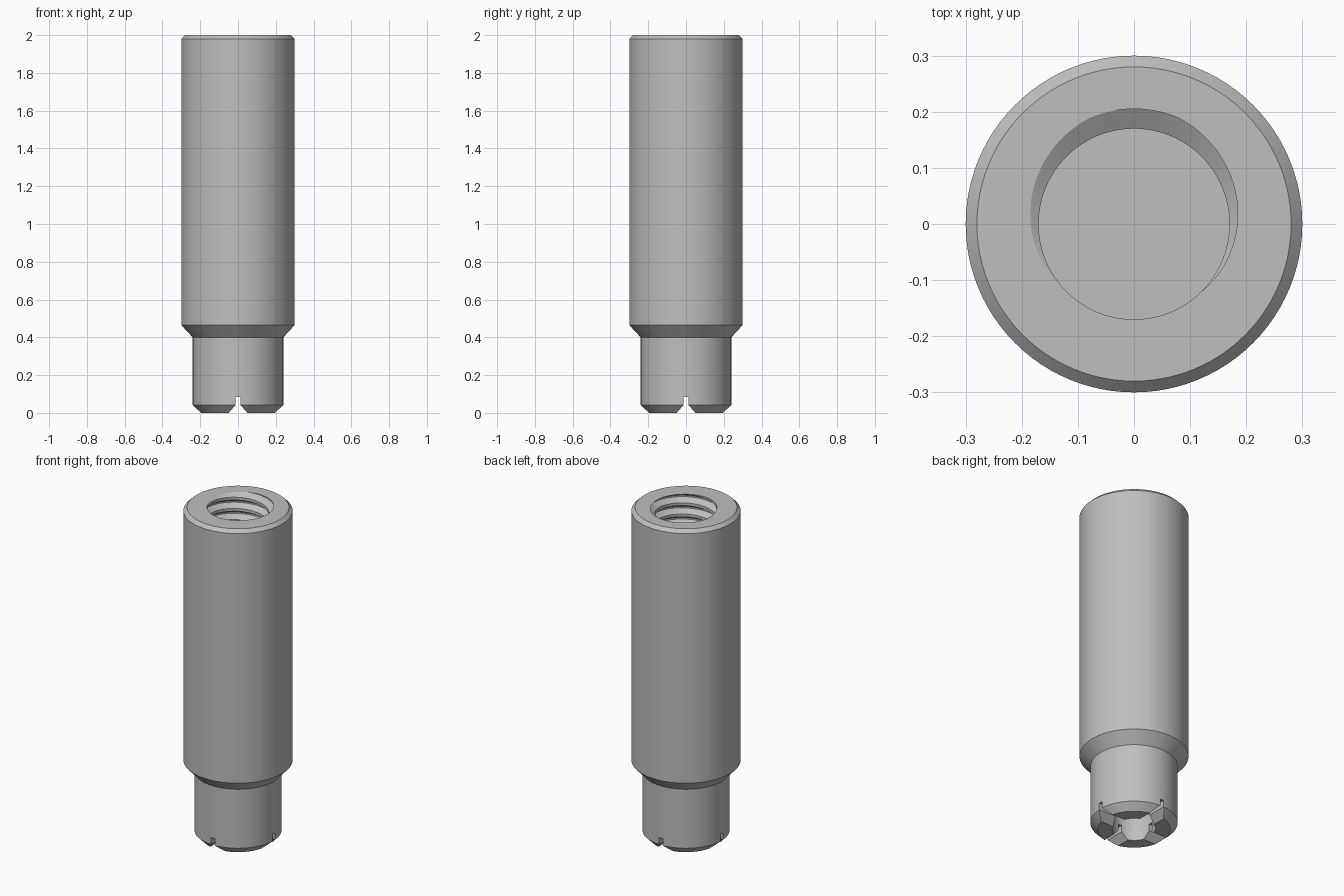
import bpy, bmesh, math

cube = bpy.data.objects.get("Cube")
if cube:
    bpy.data.objects.remove(cube, do_unlink=True)

SEGMENTS = 96
TOP, FLOOR = 2.0, 1.0            # threaded hole extents
PITCH, MINOR, MAJOR = 0.068, 0.17, 0.205

steel = bpy.data.materials.new("grey_steel")
steel.use_nodes = True
steel.diffuse_color = (0.52, 0.52, 0.52, 1)
steel.node_tree.nodes["Principled BSDF"].inputs["Base Color"].default_value = (0.52, 0.52, 0.52, 1)


def make_object(name, bm):
    bmesh.ops.recalc_face_normals(bm, faces=bm.faces)
    mesh = bpy.data.meshes.new(name)
    bm.to_mesh(mesh)
    bm.free()
    mesh.materials.append(steel)
    obj = bpy.data.objects.new(name, mesh)
    bpy.context.collection.objects.link(obj)
    return obj


def lathe(name, profile):
    """Sweep profile(angle) -> [(radius, z), ...] around the z axis."""
    bm = bmesh.new()
    columns = []
    for i in range(SEGMENTS + 1):
        a = 2 * math.pi * i / SEGMENTS
        columns.append([bm.verts.new((r * math.cos(a), r * math.sin(a), z))
                        for r, z in profile(a)])
    for left, right in zip(columns, columns[1:]):
        for j in range(len(left) - 1):
            bm.faces.new((left[j], right[j], right[j + 1], left[j + 1]))
    bmesh.ops.remove_doubles(bm, verts=bm.verts, dist=0.00002)
    bmesh.ops.dissolve_degenerate(bm, edges=bm.edges, dist=0.00001)
    return make_object(name, bm)


def thread_column(angle):
    """Right-hand thread section at one angle, clipped to the hole."""
    first = TOP + PITCH * (angle / (2 * math.pi) - 0.25)
    points = []
    for k in range(math.ceil((TOP - FLOOR) / PITCH) + 2, -2, -1):
        for kink in (-0.375, -0.0625, 0.0625, 0.375):
            z = min(TOP, max(FLOOR, first + (kink - k) * PITCH))
            turns = (z - first) / PITCH
            off = abs(turns - round(turns))
            t = min(1, max(0, (0.375 - off) / 0.3125))
            points.append((MINOR + (MAJOR - MINOR) * t, z))
    return points


def body_profile(angle):
    return [(0, FLOOR)] + thread_column(angle) + [
        (0.28, TOP), (0.30, 1.98), (0.30, 0.465), (0.24, 0.40), (0.0, 0.40)]


def tip_profile(angle):
    return [(0, 0.45), (0.24, 0.45), (0.24, 0.042), (0.20, 0),
            (0.12, 0), (0.12, 0.15), (0, 0.15)]


def slot_cutter(name, turn):
    """Narrow slot with a flared mouth, running right across the tip."""
    half = [(0.067, -0.02), (0.012, 0.043), (0.012, 0.083)]
    outline = half + [(-x, z) for x, z in reversed(half)]
    bm = bmesh.new()
    face = bm.faces.new([bm.verts.new((x, -0.4, z)) for x, z in outline])
    ext = bmesh.ops.extrude_face_region(bm, geom=[face])
    moved = [v for v in ext["geom"] if isinstance(v, bmesh.types.BMVert)]
    bmesh.ops.translate(bm, verts=moved, vec=(0, 0.8, 0))
    cutter = make_object(name, bm)
    cutter.rotation_euler.z = turn
    cutter.hide_render = True
    return cutter


# Threaded sleeve and slotted tip
body = lathe("threaded_body", body_profile)
tip = lathe("slotted_tip", tip_profile)

# Crossed slots in the tip
for i in range(2):
    cutter = slot_cutter("slot_cutter_%d" % (i + 1), i * math.pi / 2)
    mod = tip.modifiers.new("slot", 'BOOLEAN')
    mod.operation = 'DIFFERENCE'
    mod.solver = 'EXACT'
    mod.object = cutter
    bpy.context.view_layer.update()
    bpy.ops.object.select_all(action='DESELECT')
    tip.select_set(True)
    bpy.context.view_layer.objects.active = tip
    bpy.ops.object.modifier_apply(modifier=mod.name)
    bpy.data.objects.remove(cutter, do_unlink=True)

# Smooth walls with crisp edges
for obj in (body, tip):
    bpy.ops.object.select_all(action='DESELECT')
    obj.select_set(True)
    bpy.context.view_layer.objects.active = obj
    bpy.ops.object.shade_smooth_by_angle(angle=math.radians(30))
